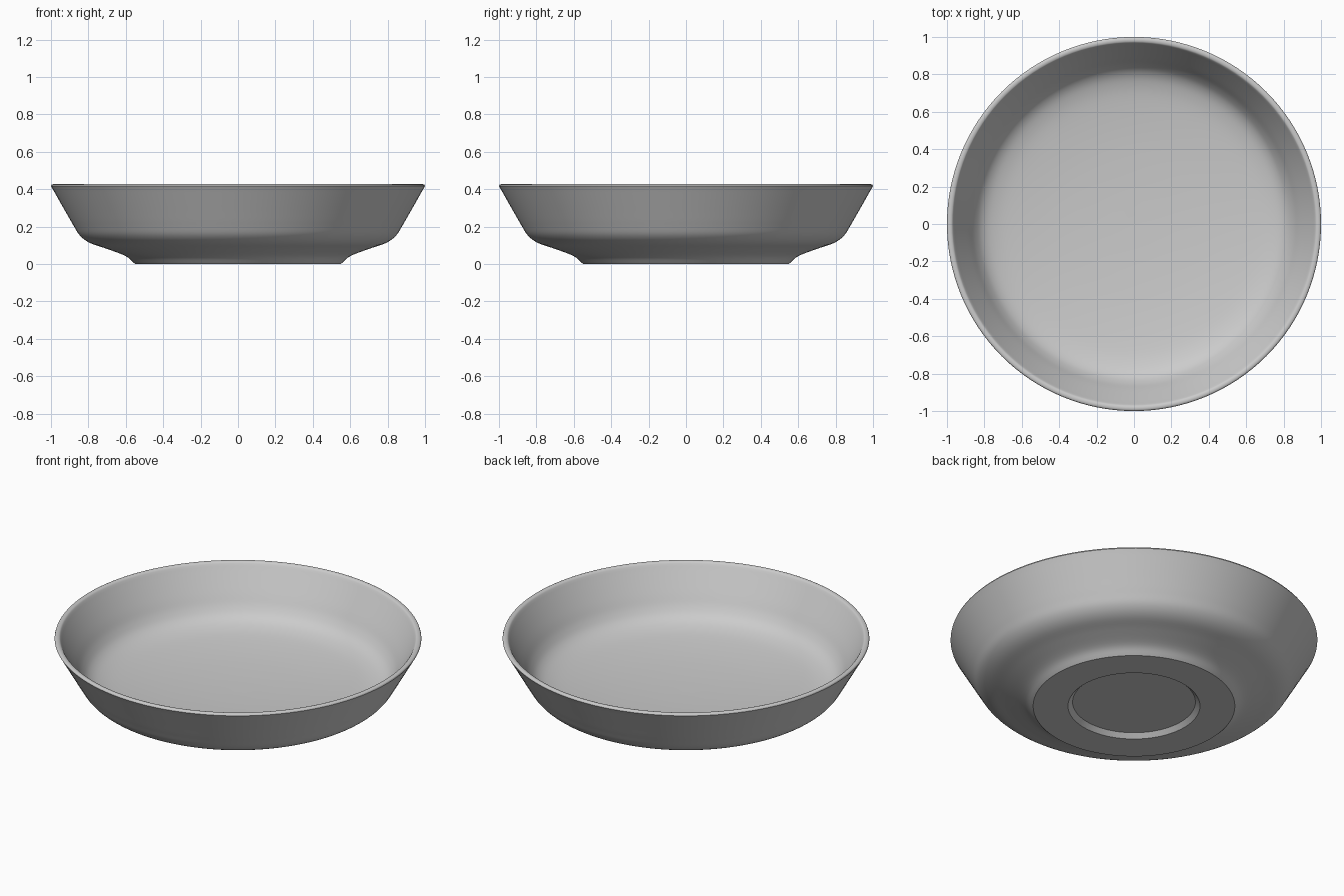
import bpy
import bmesh
import math
from mathutils import Vector

cube = bpy.data.objects.get("Cube")
if cube:
    bpy.data.objects.remove(cube, do_unlink=True)

SEGMENTS = 128


def make_material(name, color):
    mat = bpy.data.materials.new(name)
    mat.use_nodes = True
    mat.diffuse_color = color
    bsdf = mat.node_tree.nodes["Principled BSDF"]
    bsdf.inputs["Base Color"].default_value = color
    return mat


def smooth_path(points, steps=5):
    """Catmull-Rom curve through (radius, height) points."""
    pts = [Vector(p) for p in points]
    pts = [2 * pts[0] - pts[1]] + pts + [2 * pts[-1] - pts[-2]]
    path = []
    for a, b, c, d in zip(pts, pts[1:], pts[2:], pts[3:]):
        for i in range(steps):
            t = i / steps
            path.append(0.5 * (2 * b + (c - a) * t
                               + (2 * a - 5 * b + 4 * c - d) * t ** 2
                               + (3 * b - a - 3 * c + d) * t ** 3))
    return path + [pts[-2]]


def lathe(name, profile, mat):
    """Revolve a profile that starts and ends on the z axis."""
    bm = bmesh.new()
    verts = [bm.verts.new((r, 0, z)) for r, z in profile]
    edges = [bm.edges.new(pair) for pair in zip(verts, verts[1:])]
    bmesh.ops.spin(bm, geom=verts + edges, cent=(0, 0, 0), axis=(0, 0, 1),
                   angle=math.tau, steps=SEGMENTS)
    bmesh.ops.remove_doubles(bm, verts=bm.verts, dist=0.0005)
    bmesh.ops.recalc_face_normals(bm, faces=bm.faces)
    mesh = bpy.data.meshes.new(name)
    bm.to_mesh(mesh)
    bm.free()
    mesh.materials.append(mat)
    obj = bpy.data.objects.new(name, mesh)
    bpy.context.collection.objects.link(obj)
    bpy.ops.object.select_all(action="DESELECT")
    obj.select_set(True)
    bpy.context.view_layer.objects.active = obj
    bpy.ops.object.shade_smooth_by_angle(angle=math.radians(35))
    return obj


# Flat foot with a shallow round recess underneath
foot = [(0, 0.025), (0.335, 0.025), (0.36, 0)]

# Outer wall: flared foot, rounded belly, straight sloping side
outside = smooth_path([(0.55, 0), (0.6, 0.042), (0.7, 0.081), (0.79, 0.112),
                       (0.845, 0.152), (0.882, 0.21), (0.925, 0.285),
                       (0.995, 0.408)])

# Rounded rim
rim = smooth_path([(1.0, 0.416), (0.996, 0.424), (0.985, 0.427),
                   (0.973, 0.424), (0.966, 0.416)], steps=3)

# Inner wall sweeping into a gently dished floor
inside = smooth_path([(0.96, 0.405), (0.89, 0.283), (0.85, 0.212),
                      (0.81, 0.167), (0.75, 0.138), (0.65, 0.117),
                      (0.45, 0.096), (0.22, 0.084), (0, 0.08)])

grey = make_material("grey_glaze", (0.6, 0.6, 0.6, 1))
lathe("dish", foot + outside + rim + inside, grey)
